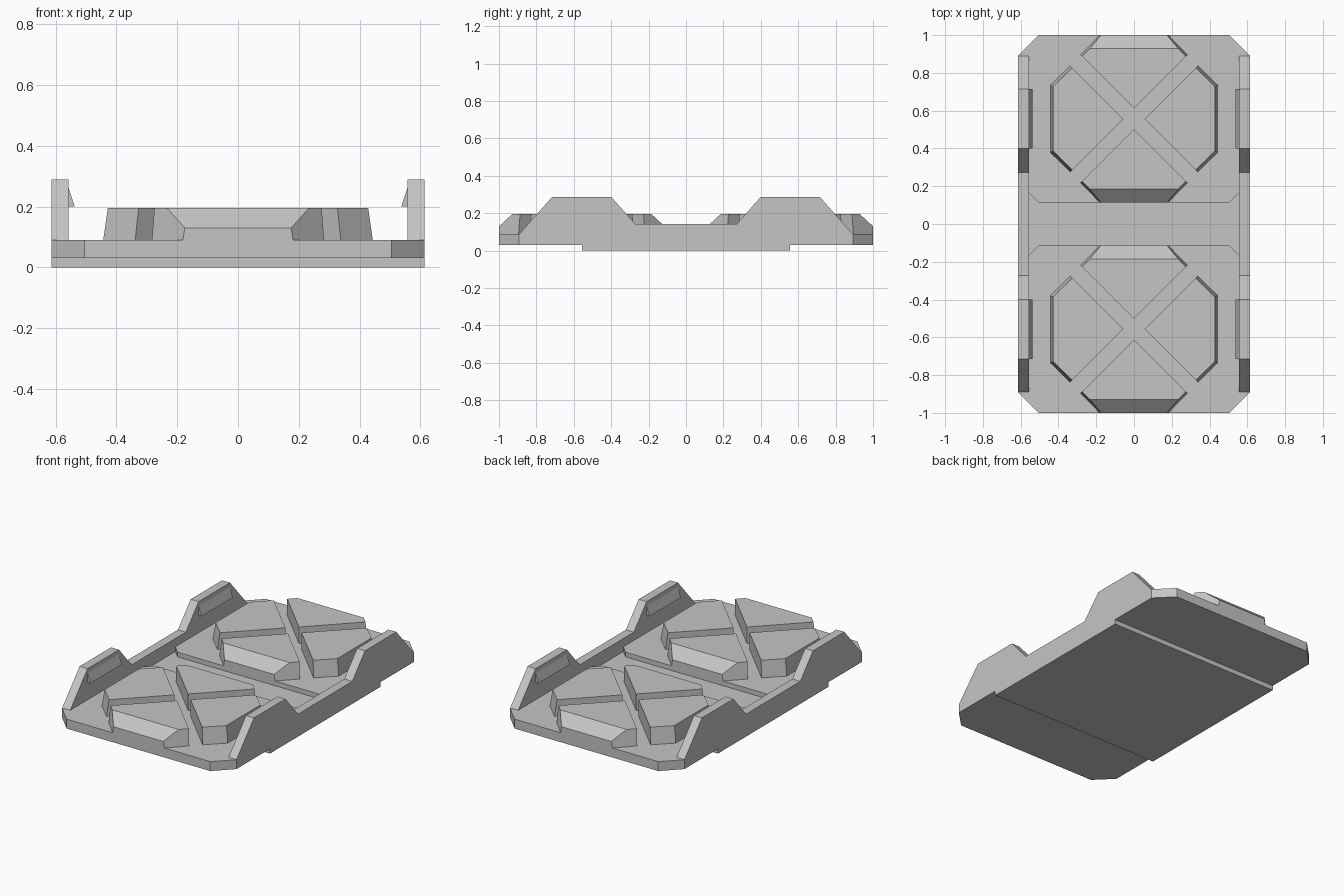
import bpy
import bmesh
from mathutils import Vector

if "Cube" in bpy.data.objects:
    bpy.data.objects.remove(bpy.data.objects["Cube"], do_unlink=True)

grey = bpy.data.materials.new("plain_grey")
grey.use_nodes = True
COLOUR = (0.56, 0.56, 0.56, 1)
grey.diffuse_color = COLOUR
grey.node_tree.nodes["Principled BSDF"].inputs["Base Color"].default_value = COLOUR

W, WALL_IN = 0.613, 0.557          # half width, inner side of the rails
FLOOR, DECK, PAD = 0.03, 0.09, 0.195
CY, HALF = 0.557, 0.443            # centre and half length of one deck plate


def loft(name, bottom, top):
    """Solid between two matching outlines of 3D points."""
    bm = bmesh.new()
    a = [bm.verts.new(p) for p in bottom]
    b = [bm.verts.new(p) for p in top]
    n = len(a)
    bm.faces.new(a[::-1])
    bm.faces.new(b)
    for i in range(n):
        j = (i + 1) % n
        bm.faces.new((a[i], a[j], b[j], b[i]))
    bmesh.ops.recalc_face_normals(bm, faces=bm.faces)
    mesh = bpy.data.meshes.new(name)
    bm.to_mesh(mesh)
    bm.free()
    mesh.materials.append(grey)
    obj = bpy.data.objects.new(name, mesh)
    bpy.context.collection.objects.link(obj)
    return obj


def prism(name, outline, z0, z1):
    return loft(name, [(x, y, z0) for x, y in outline], [(x, y, z1) for x, y in outline])


def bevel_end(obj, point, normal):
    """Slice off the part beyond a plane and close the cut."""
    bm = bmesh.new()
    bm.from_mesh(obj.data)
    cut = bmesh.ops.bisect_plane(bm, geom=bm.verts[:] + bm.edges[:] + bm.faces[:],
                                 plane_co=point, plane_no=normal, clear_outer=True)
    edges = [e for e in cut["geom_cut"] if isinstance(e, bmesh.types.BMEdge)]
    bmesh.ops.holes_fill(bm, edges=edges)
    bmesh.ops.recalc_face_normals(bm, faces=bm.faces)
    bm.to_mesh(obj.data)
    bm.free()


# Lower slab, also the floor of the central groove
prism("lower_slab", [(-W, -0.555), (W, -0.555), (W, 0.555), (-W, 0.555)], 0, 0.06)

# Deck plates with clipped corners
c = 0.108
corner = [(W, HALF - c), (W - c, HALF)]
octagon = corner + [(-x, y) for x, y in corner[::-1]]
octagon += [(-x, -y) for x, y in octagon]
for side, label in ((-1, "front"), (1, "back")):
    cy = side * CY
    prism(label + "_deck", [(x, y + cy) for x, y in octagon], FLOOR, DECK)

    # Left and right pads, tapering slightly on the outside
    base = [(0.057, 0), (0.338, -0.281), (0.443, -0.178), (0.443, 0.178), (0.338, 0.281)]
    crown = [(0.057, 0), (0.327, -0.27), (0.428, -0.171), (0.428, 0.171), (0.327, 0.27)]
    for s, hand in ((-1, "right"), (1, "left")):
        loft(f"{label}_{hand}_pad", [(s * x, y + cy, DECK) for x, y in base],
             [(s * x, y + cy, PAD) for x, y in crown])

    # Front and rear pads with a sloping outer end
    base = [(0, 0.055), (0.283, 0.338), (0.181, HALF), (-0.181, HALF), (-0.283, 0.338)]
    crown = [(0, 0.055), (0.275, 0.33), (0.165, HALF), (-0.165, HALF), (-0.275, 0.33)]
    for s, end in ((-1, "near"), (1, "far")):
        pad = loft(f"{label}_{end}_end_pad", [(x, s * y + cy, DECK) for x, y in base],
                   [(x, s * y + cy, PAD) for x, y in crown])
        bevel_end(pad, Vector((0, s * HALF + cy, 0.13)), Vector((0, s, 1.08)))

# Side rails with raised shoulders, and a wedge lug inside each shoulder
half_rail = [(0.555, 0), (0.555, FLOOR), (0.89, FLOOR), (0.89, DECK),
             (0.715, 0.288), (0.4, 0.288), (0.272, 0.143)]
rail = half_rail + [(-y, z) for y, z in half_rail[::-1]]
wedge = [(WALL_IN + 0.005, 0.2), (0.537, 0.2), (WALL_IN, 0.26), (WALL_IN + 0.005, 0.26)]
for s, hand in ((-1, "right"), (1, "left")):
    loft(hand + "_rail", [(s * WALL_IN, y, z) for y, z in rail],
         [(s * W, y, z) for y, z in rail])
    for t, label in ((-1, "front"), (1, "back")):
        loft(f"{label}_{hand}_lug", [(s * x, t * 0.4, z) for x, z in wedge],
             [(s * x, t * 0.715, z) for x, z in wedge])
